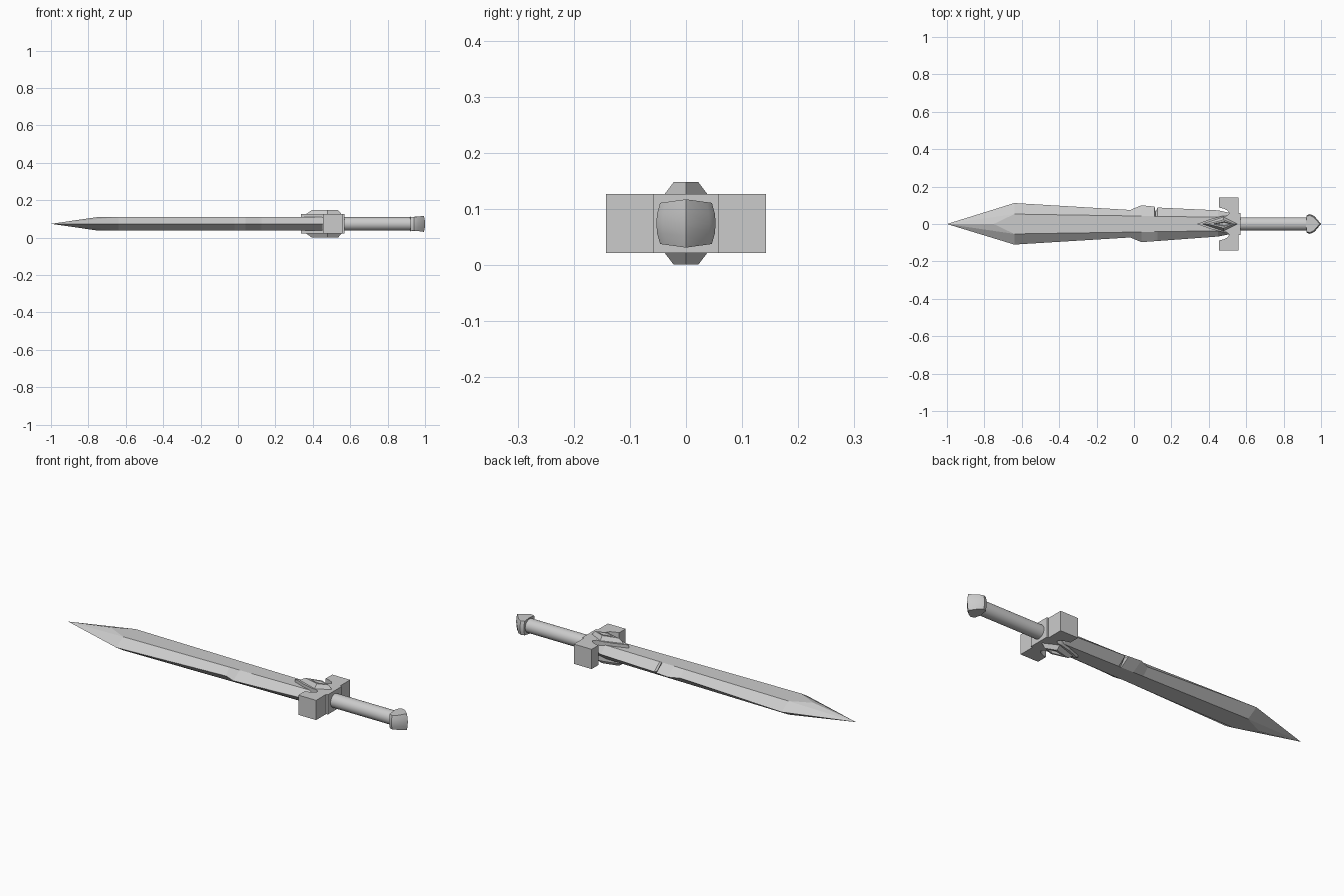
import bpy, bmesh, math
from mathutils import Matrix

if "Cube" in bpy.data.objects:
    bpy.data.objects.remove(bpy.data.objects["Cube"])

MID = 0.074  # height of the sword's centre plane

steel = bpy.data.materials.new("plain grey")
steel.use_nodes = True
GREY = (0.6, 0.6, 0.6, 1)
steel.diffuse_color = GREY
steel.node_tree.nodes["Principled BSDF"].inputs["Base Color"].default_value = GREY


def finish(bm, name):
    bmesh.ops.recalc_face_normals(bm, faces=bm.faces)
    mesh = bpy.data.meshes.new(name)
    bm.to_mesh(mesh)
    bm.free()
    obj = bpy.data.objects.new(name, mesh)
    obj.location.z = MID
    mesh.materials.append(steel)
    bpy.context.collection.objects.link(obj)
    return obj


def loft(name, rings):
    """Skin a list of equal-length closed rings and cap both ends."""
    bm = bmesh.new()
    loops = [[bm.verts.new(p) for p in ring] for ring in rings]
    n = len(loops[0])
    for a, b in zip(loops, loops[1:]):
        for i in range(n):
            j = (i + 1) % n
            bm.faces.new((a[i], a[j], b[j], b[i]))
    bm.faces.new(loops[0])
    bm.faces.new(loops[-1])
    return finish(bm, name)


def level(outline, z):
    return [(x, y, z) for x, y in outline]


def mirrored(half):
    """Complete a half outline by reflecting it across y = 0."""
    return half + [(x, -y) for x, y in reversed(half) if y > 0]


# Blade: bevelled hexagonal section with a chipped edge and a faceted tip
T = 0.036
stations = [(-0.64, 0.112, 0.110), (-0.02, 0.075, 0.072), (0.04, 0.100, 0.097),
            (0.11, 0.093, 0.092), (0.115, 0.064, 0.092), (0.126, 0.088, 0.091),
            (0.45, 0.073, 0.067), (0.51, 0.06, 0.055)]
bm = bmesh.new()
loops = []
for x, left, right in stations:
    r = 0.053 - 0.017 * (x + 0.64) / 1.1
    section = [(left, 0), (r, T), (-r, T), (-right, 0), (-r, -T), (r, -T)]
    loops.append([bm.verts.new((x, y, z)) for y, z in section])
for a, b in zip(loops, loops[1:]):
    for i in range(6):
        j = (i + 1) % 6
        bm.faces.new((a[i], a[j], b[j], b[i]))
bm.faces.new(loops[-1])
tip = bm.verts.new((-1, 0, 0))
first = loops[0]
for inner_a, inner_b, z in ((1, 2, T), (5, 4, -T)):
    apex = bm.verts.new((-0.75, 0, z))
    bm.faces.new((first[inner_a], first[inner_b], apex))
    for inner, edge in ((inner_a, 0), (inner_b, 3)):
        bm.faces.new((tip, first[edge], first[inner]))
        bm.faces.new((tip, first[inner], apex))
finish(bm, "blade")

# Guard: wings scooped out beside the blade, with a thicker middle
H = 0.0525
guard_outline = mirrored([(0.49, 0.04), (0.51, 0.056), (0.50, 0.072), (0.48, 0.082),
                          (0.455, 0.088), (0.455, 0.143), (0.56, 0.143),
                          (0.56, 0.058), (0.57, 0.058)])
loft("guard", [level(guard_outline, -H), level(guard_outline, H)])

# Leaf-shaped emblem wrapped round the blade root
leaf = mirrored([(0.337, 0), (0.41, 0.027), (0.47, 0.042), (0.51, 0.045), (0.555, 0)])
loft("emblem_base", [level(leaf, -H), level(leaf, H)])


def scaled_leaf(front, back, half):
    return mirrored([(front, 0), (front + 0.6 * (back - front), half), (back, 0)])


for side, name in ((1, "upper_emblem"), (-1, "lower_emblem")):
    loft(name, [level(scaled_leaf(0.365, 0.553, 0.038), side * H),
                level(scaled_leaf(0.395, 0.535, 0.022), side * 0.0735),
                level(scaled_leaf(0.42, 0.525, 0.013), side * 0.0735),
                level(scaled_leaf(0.435, 0.515, 0.008), side * 0.062)])

# Grip: round bar along x
bm = bmesh.new()
bmesh.ops.create_cone(bm, cap_ends=True, segments=24, radius1=0.036, radius2=0.036,
                      depth=0.38, matrix=Matrix.Translation((0.75, 0, 0))
                      @ Matrix.Rotation(math.pi / 2, 4, 'Y'))
grip = finish(bm, "grip")

# Pommel: bulging wedge that comes to a crease at the end
wedge = mirrored([(0.92, 0), (0.922, 0.046), (0.94, 0.053), (0.965, 0.042), (1.0, 0)])
rings = []
for t in (-1, -0.5, 0, 0.5, 1):
    bulge = 1 - 0.13 * t * t
    rings.append([(x - 0.006 * t * t * (x > 0.95), y * bulge,
                   t * (0.043 - 0.12 * abs(y))) for x, y in wedge])
pommel = loft("pommel", rings)

# Soft shading on the rounded parts only
bpy.ops.object.select_all(action='DESELECT')
for obj in (grip, pommel):
    obj.select_set(True)
bpy.context.view_layer.objects.active = grip
bpy.ops.object.shade_smooth_by_angle(angle=math.radians(30))
